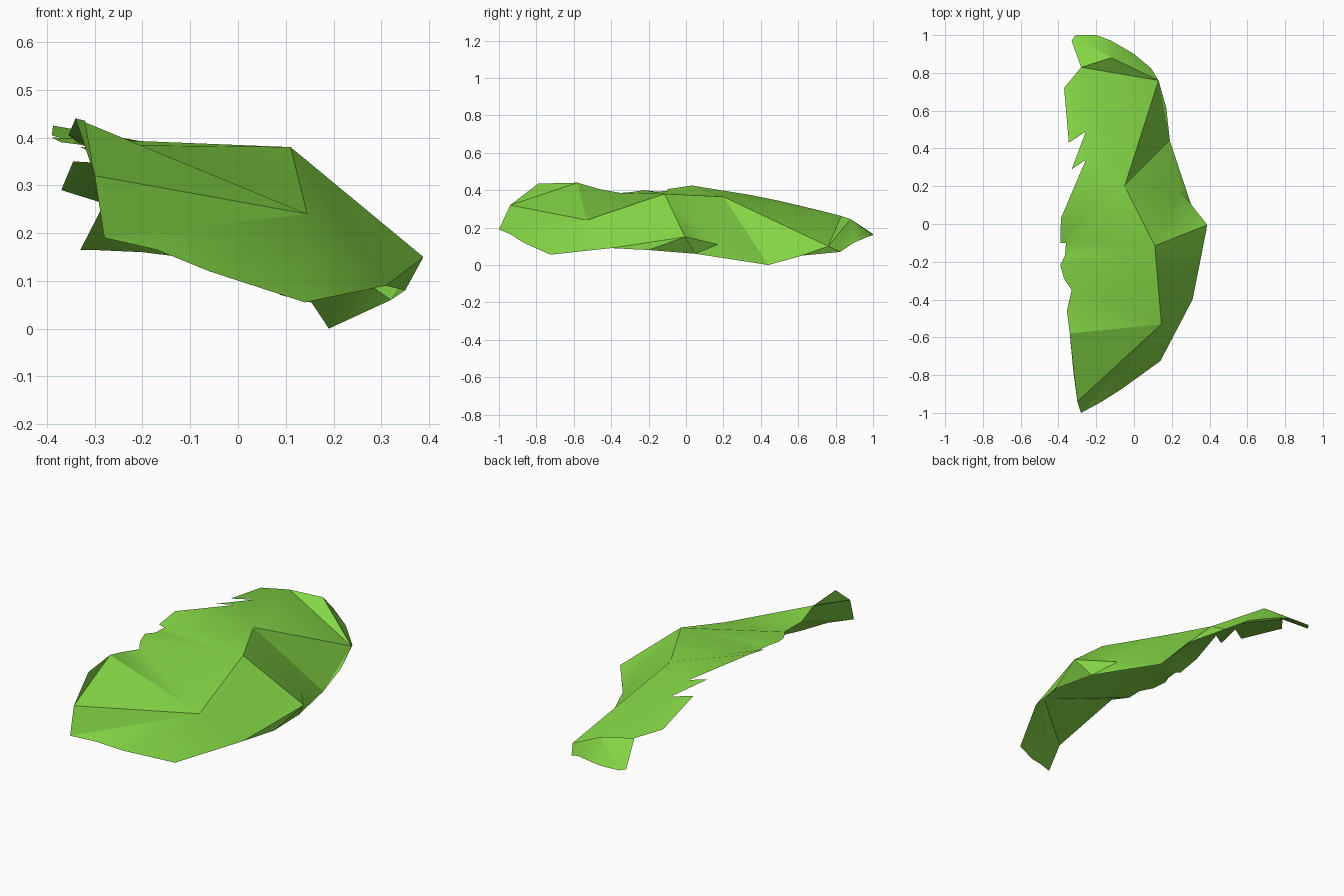
import bpy, bmesh, math
from mathutils import Vector

cube = bpy.data.objects.get("Cube")
if cube:
    bpy.data.objects.remove(cube, do_unlink=True)

# One leaf green for the whole sheet
green = bpy.data.materials.new("leaf_green")
green.use_nodes = True
colour = (0.23, 0.67, 0.06, 1)
green.diffuse_color = colour
green.node_tree.nodes["Principled BSDF"].inputs["Base Color"].default_value = colour

bm = bmesh.new()


def path(*points):
    """Vertices along one stretch of the rim or crest."""
    return [bm.verts.new(Vector(p)) for p in points]


def fan(centre, *ring):
    """Triangles from one crest point to a run of neighbours."""
    for a, b in zip(ring, ring[1:]):
        bm.faces.new((centre, a, b))


# Crest: high points running from the front to the back
shoulder, peak, saddle, heel = path(
    (.145, -.53, .24), (.11, -.115, .38), (-.05, .2, .365), (.13, .76, .10))
brow, = path((-.12, .88, .245))

# Right-hand rim: front tip, front edge, side lip and hanging lobe
front_edge = path((-.28, -1, .19), (-.17, -.94, .165), (-.06, -.87, .12), (.14, -.725, .055))
lip = path((.31, -.4, .09), (.35, -.2, .08), (.32, .05, .06))
elbow, = path((.388, -.005, .15))
crease, = path((.25, .17, .11))
lobe, lobe_back = path((.19, .44, 0), (.17, .62, .05))

# Torn left rim
front_top, front_peak = path((-.30, -.94, .32), (-.32, -.79, .435))
torn_front = path((-.34, -.58, .44), (-.355, -.46, .405), (-.33, -.35, .385))
torn_middle = path((-.37, -.29, .39), (-.39, -.22, .40), (-.365, -.165, .393),
                   (-.36, -.1, .395))
torn_back = path((-.39, -.1, .405), (-.387, .03, .425))
notch_one, tooth_one = path((-.255, .34, .375), (-.33, .29, .38))
notch_two, tooth_two = path((-.255, .49, .345), (-.345, .43, .35))
hook, back_notch = path((-.37, .72, .29), (-.28, .83, .262))

# Rounded back end
back_edge = path((-.33, .97, .165), (-.31, 1, .165), (-.2, 1, .16), (-.12, .97, .15),
                 (0, .9, .12), (.09, .825, .07))

# Front half
fan(shoulder, peak, torn_front[-1], torn_front[1], torn_front[0], front_top,
    *front_edge, lip[0], peak)
fan(front_peak, front_top, torn_front[0])

# Middle and folded side lip
fan(peak, lip[0], elbow, crease, saddle, *reversed(torn_middle), torn_front[-1])
fan(elbow, *lip, crease)
fan(crease, lip[-1], lobe, saddle)

# Back half, with torn teeth
fan(saddle, lobe, heel, back_notch, notch_two, notch_one, *reversed(torn_back),
    torn_middle[-1])
fan(notch_one, notch_two, tooth_one)
fan(notch_two, back_notch, hook, tooth_two)
fan(heel, lobe, lobe_back, back_edge[-1], brow, back_notch)
fan(brow, *reversed(back_edge), back_notch)

# Face the sheet upwards
bmesh.ops.recalc_face_normals(bm, faces=bm.faces)
if sum(f.normal.z * f.calc_area() for f in bm.faces) < 0:
    bmesh.ops.reverse_faces(bm, faces=bm.faces)

mesh = bpy.data.meshes.new("leaf_sheet")
bm.to_mesh(mesh)
bm.free()
mesh.materials.append(green)
leaf = bpy.data.objects.new("leaf_sheet", mesh)
bpy.context.collection.objects.link(leaf)

# Soft facets with sharp creases
bpy.ops.object.select_all(action='DESELECT')
leaf.select_set(True)
bpy.context.view_layer.objects.active = leaf
bpy.ops.object.shade_smooth_by_angle(angle=math.radians(25))
